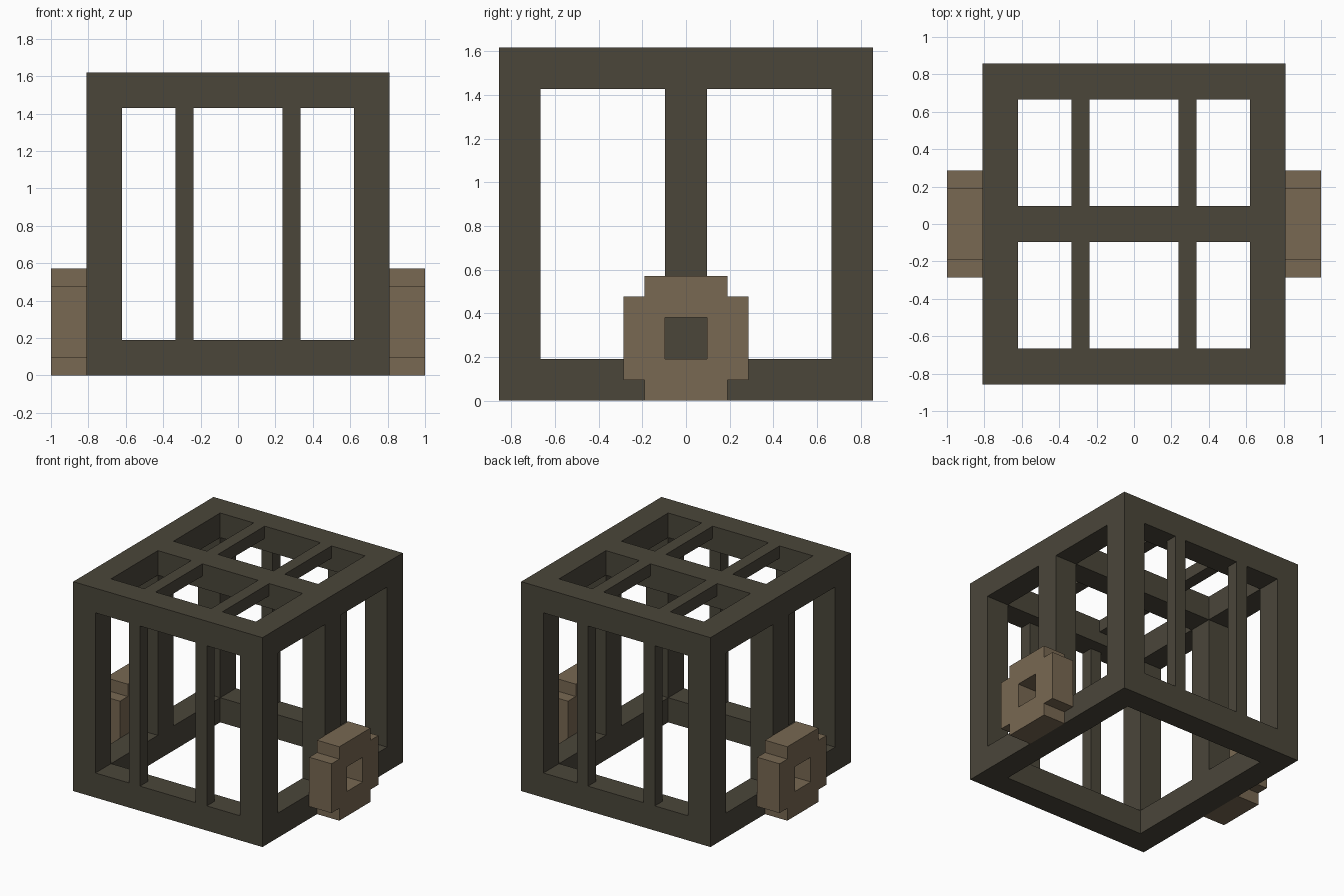
import bpy
import bmesh
from mathutils import Matrix, Vector

cube = bpy.data.objects.get("Cube")
if cube:
    bpy.data.objects.remove(cube, do_unlink=True)

U = 2 / 21  # one grid cell of the blocky design


def make_material(name, color):
    mat = bpy.data.materials.new(name)
    mat.use_nodes = True
    mat.diffuse_color = color
    mat.node_tree.nodes["Principled BSDF"].inputs["Base Color"].default_value = color
    return mat


dark_wood = make_material("dark wood", (0.069, 0.061, 0.042, 1))
light_wood = make_material("light wood", (0.188, 0.138, 0.084, 1))


def finish(name, bm, mat):
    mesh = bpy.data.meshes.new(name)
    bm.to_mesh(mesh)
    bm.free()
    mesh.materials.append(mat)
    obj = bpy.data.objects.new(name, mesh)
    bpy.context.collection.objects.link(obj)
    return obj


def bar(name, center, size):
    """Square-cut beam, measured in grid cells."""
    bm = bmesh.new()
    place = Matrix.Translation(Vector(center) * U) @ Matrix.Diagonal((*(Vector(size) * U), 1))
    bmesh.ops.create_cube(bm, size=1, matrix=place)
    return finish(name, bm, dark_wood)


def wheel(name, x):
    """Stepped round wheel with a square axle hole."""
    bm = bmesh.new()
    bmesh.ops.create_grid(bm, x_segments=6, y_segments=6, size=3)
    gone = []
    for f in bm.faces:
        a, b = sorted(abs(v) for v in f.calc_center_median().xy)
        if a > 2 or b < 1:
            gone.append(f)
    bmesh.ops.delete(bm, geom=gone, context="FACES")
    bm.transform(Matrix.Translation((x * U, 0, 3 * U)) @ Matrix.Rotation(1.5707963, 4, "Y") @ Matrix.Scale(U, 4))
    obj = finish(name, bm, light_wood)
    mod = obj.modifiers.new("width", "SOLIDIFY")
    mod.thickness = 2 * U
    mod.offset = 0


sides = (("left", 1), ("right", -1))
ends = (("front", -1), ("back", 1))

for side, sx in sides:
    # Side rails, middle post and wheel
    bar(f"{side}_bottom_rail", (7.5 * sx, 0, 1), (2, 14, 2))
    bar(f"{side}_top_rail", (7.5 * sx, 0, 16), (2, 14, 2))
    bar(f"{side}_middle_post", (7.5 * sx, 0, 8.5), (2, 2, 13))
    wheel(f"{side}_wheel", 9.5 * sx)
    for end, sy in ends:
        # Corner posts, thin cage bars and thin roof bars
        bar(f"{end}_{side}_corner_post", (7.5 * sx, 8 * sy, 8.5), (2, 2, 17))
        bar(f"{end}_{side}_cage_bar", (3 * sx, 8.5 * sy, 8.5), (1, 1, 13))
        bar(f"{end}_{side}_roof_bar", (3 * sx, 4 * sy, 16.5), (1, 6, 1))

# Cross rails at front and back, and the roof beam
for end, sy in ends:
    bar(f"{end}_bottom_rail", (0, 8 * sy, 1), (13, 2, 2))
    bar(f"{end}_top_rail", (0, 8 * sy, 16), (13, 2, 2))
bar("roof_beam", (0, 0, 16), (13, 2, 2))
